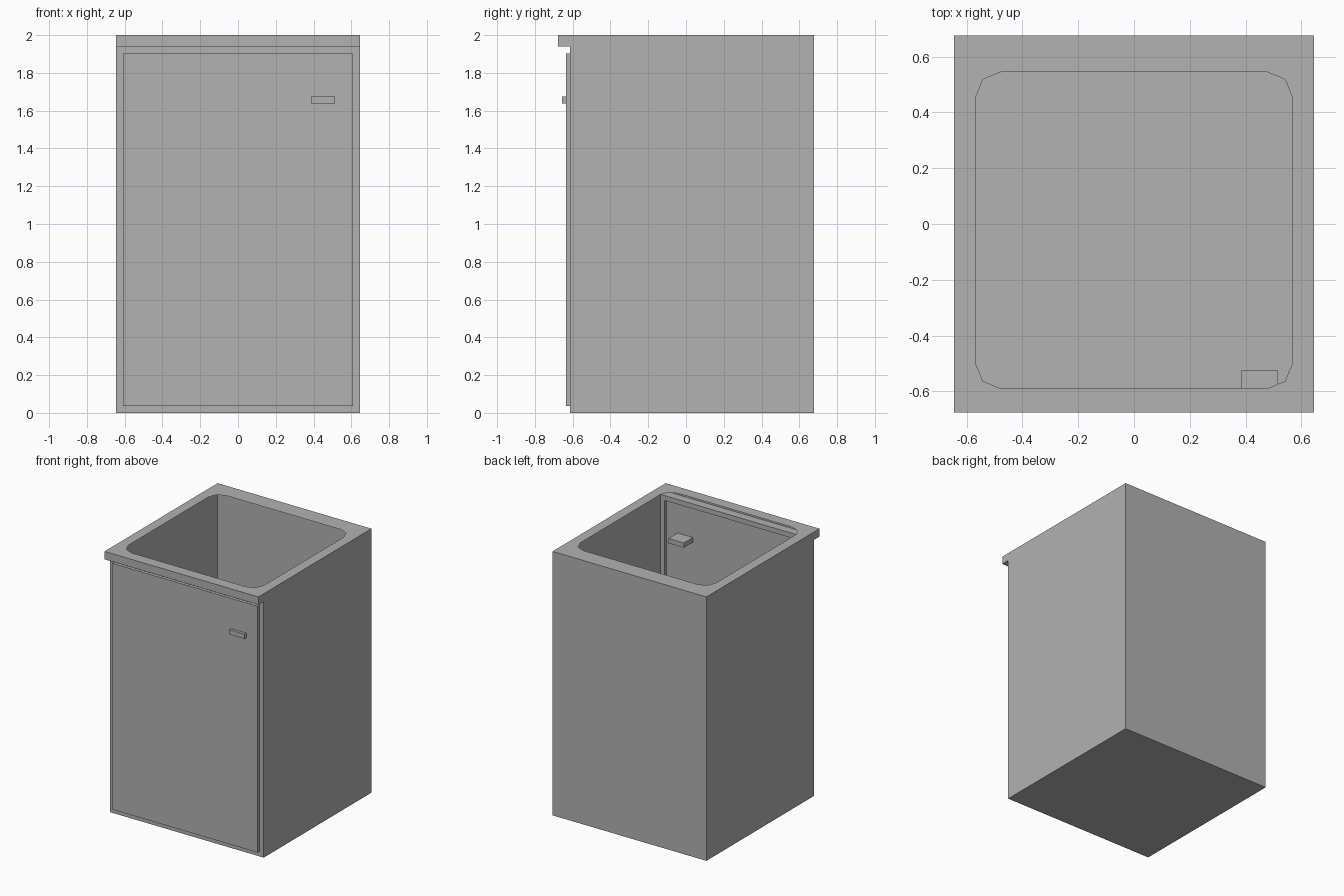
import bpy
import bmesh
from math import cos, sin, pi
from mathutils import Vector

default = bpy.data.objects.get("Cube")
if default:
    bpy.data.objects.remove(default, do_unlink=True)

# One plain grey for everything
grey = bpy.data.materials.new("plain_grey")
grey.use_nodes = True
colour = (0.445, 0.445, 0.445, 1)
grey.diffuse_color = colour
grey.node_tree.nodes["Principled BSDF"].inputs["Base Color"].default_value = colour


def finish(bm, name):
    mesh = bpy.data.meshes.new(name)
    bm.to_mesh(mesh)
    bm.free()
    mesh.materials.append(grey)
    obj = bpy.data.objects.new(name, mesh)
    bpy.context.collection.objects.link(obj)
    return obj


HALF_X, HALF_Y, TOP = 0.645, 0.677, 2.0
FRONT, LIP_Z = -0.613, 1.94

# Thin hollow cabinet: side profile with an overhanging front lip, swept across x
bm = bmesh.new()
profile = [(HALF_Y, 0), (HALF_Y, TOP), (-HALF_Y, TOP),
           (-HALF_Y, LIP_Z), (FRONT, LIP_Z), (FRONT, 0)]
side = bm.faces.new([bm.verts.new((-HALF_X, y, z)) for y, z in profile])
swept = bmesh.ops.extrude_face_region(bm, geom=[side], use_keep_orig=True)
moved = [v for v in swept["geom"] if isinstance(v, bmesh.types.BMVert)]
bmesh.ops.translate(bm, verts=moved, vec=(2 * HALF_X, 0, 0))
bmesh.ops.recalc_face_normals(bm, faces=bm.faces)

# Door pressed outward from the front panel, leaving a narrow frame
panel = next(f for f in bm.faces
             if f.normal.y < -0.9 and abs(f.calc_center_median().y - FRONT) < 0.01)
bmesh.ops.inset_individual(bm, faces=[panel], thickness=0.037, use_even_offset=True)
door = bmesh.ops.extrude_discrete_faces(bm, faces=[panel])["faces"][0]
bmesh.ops.translate(bm, verts=door.verts, vec=(0, -0.021, 0))

# Top sheet with a rounded opening
lid = next(f for f in bm.faces
           if f.normal.z > 0.9 and f.calc_center_median().z > TOP - 0.01)
rim_edges = list(lid.edges)
bmesh.ops.delete(bm, geom=[lid], context='FACES_ONLY')
RADIUS, SEGMENTS = 0.09, 2
centres = [(0.478, 0.455), (-0.478, 0.455), (-0.478, -0.5), (0.478, -0.5)]
loop = []
for i, (cx, cy) in enumerate(centres):
    for s in range(SEGMENTS + 1):
        a = (i + s / SEGMENTS) * pi / 2
        loop.append(bm.verts.new((cx + RADIUS * cos(a), cy + RADIUS * sin(a), TOP)))
hole_edges = [bm.edges.new((v, loop[(i + 1) % len(loop)])) for i, v in enumerate(loop)]
bmesh.ops.triangle_fill(bm, edges=rim_edges + hole_edges, use_beauty=True,
                        normal=Vector((0, 0, 1)))
for f in bm.faces:
    f.normal_update()
    if f.calc_center_median().z > TOP - 0.001 and f.normal.z < 0:
        f.normal_flip()
finish(bm, "cabinet")

# Latch bar passing through the door
bm = bmesh.new()
bmesh.ops.create_cube(bm, size=1)
bmesh.ops.scale(bm, verts=bm.verts, vec=(0.128, 0.131, 0.036))
bmesh.ops.translate(bm, verts=bm.verts, vec=(0.45, -0.59, 1.656))
finish(bm, "door_handle")
